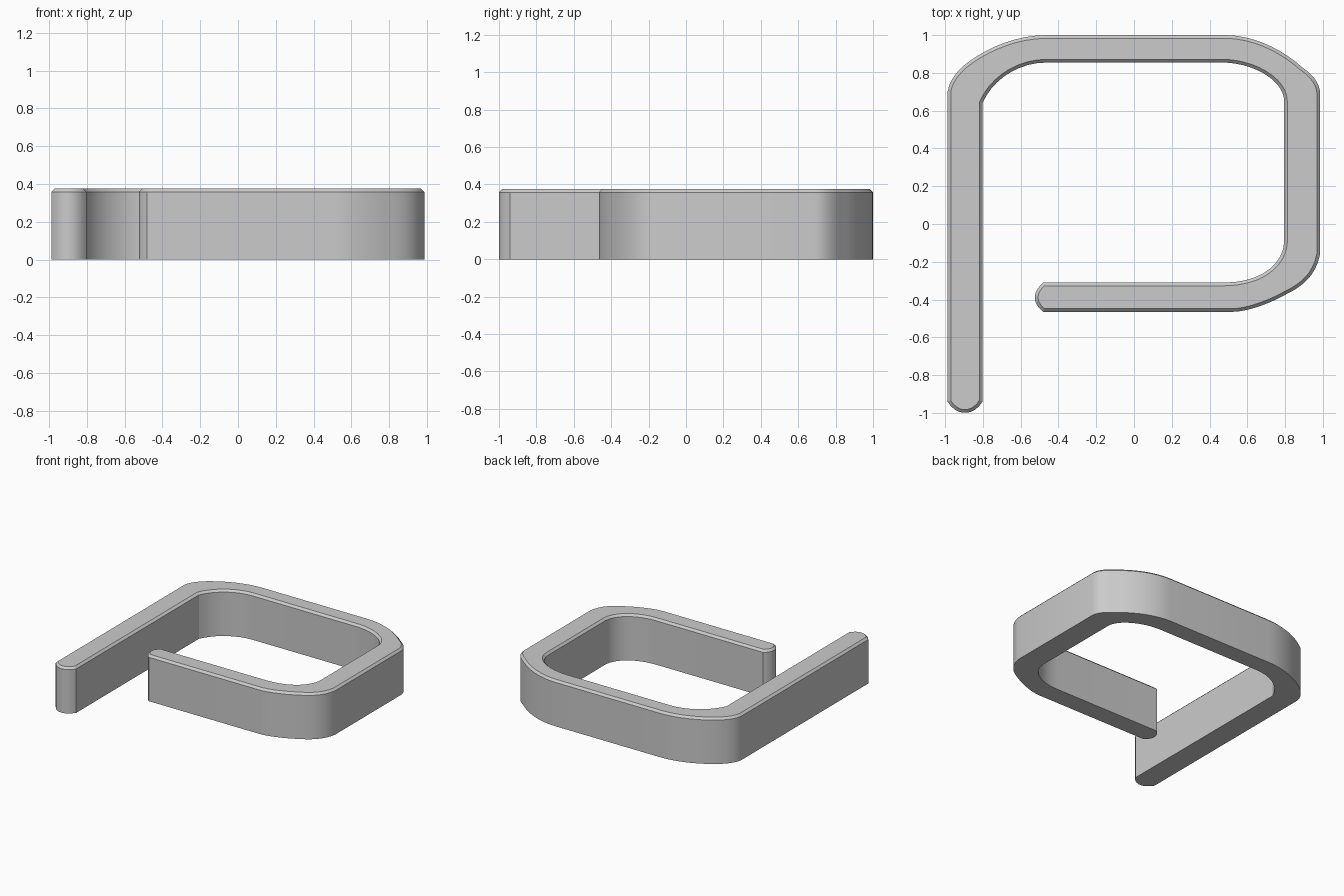
import bpy
import bmesh
import math
from mathutils import Vector
from mathutils.geometry import interpolate_bezier

cube = bpy.data.objects.get("Cube")
if cube:
    bpy.data.objects.remove(cube, do_unlink=True)

HEIGHT = 0.375
CHAMFER = 0.017

grey = bpy.data.materials.new("plain grey")
grey.use_nodes = True
colour = (0.6, 0.6, 0.6, 1)
grey.diffuse_color = colour
grey.node_tree.nodes["Principled BSDF"].inputs["Base Color"].default_value = colour

# Curved stretches of the outline, clockwise; straight walls join them
CURVES = [
    # outer back right-hand corner
    ((-.987, .70), (-.975, .77), (-.93, .81), (-.90, .84)),
    ((-.90, .84), (-.80, .92), (-.64, 1), (-.46, 1)),
    # outer back left-hand corner
    ((.48, 1), (.64, 1), (.79, .92), (.89, .83)),
    ((.89, .83), (.95, .79), (.985, .74), (.985, .69)),
    # outer front corner
    ((.985, -.16), (.96, -.29), (.87, -.34), (.80, -.375)),
    ((.80, -.375), (.72, -.42), (.60, -.465), (.52, -.465)),
    # rounded end of the short arm
    ((-.48, -.465), (-.54, -.42), (-.54, -.36), (-.48, -.31)),
    # inner corners
    ((.48, -.31), (.66, -.31), (.79, -.22), (.795, -.095)),
    ((.795, .645), (.795, .71), (.75, .755), (.705, .785)),
    ((.705, .785), (.64, .83), (.55, .855), (.46, .855)),
    ((-.46, .855), (-.62, .855), (-.75, .76), (-.802, .64)),
    # rounded end of the long leg
    ((-.802, -.94), (-.85, -1.02), (-.94, -1.02), (-.987, -.94)),
]


def sample(curves, steps=10):
    points = []
    for a, ha, hb, b in curves:
        for p in interpolate_bezier(Vector(a), Vector(ha), Vector(hb), Vector(b), steps):
            if not points or (p - points[-1]).length > 1e-4:
                points.append(p.to_2d())
    return points


def inset(points, amount):
    result = []
    for i, p in enumerate(points):
        before = (p - points[i - 1]).normalized()
        after = (points[(i + 1) % len(points)] - p).normalized()
        n1 = Vector((before.y, -before.x))
        n2 = Vector((after.y, -after.x))
        result.append(p + (n1 + n2) * amount / (1 + n1.dot(n2)))
    return result


# Stack of rings: floor, chamfer start, top
outline = sample(CURVES)
levels = [(outline, 0), (outline, HEIGHT - CHAMFER),
          (inset(outline, CHAMFER), HEIGHT)]
bm = bmesh.new()
rings = [[bm.verts.new((p.x, p.y, z)) for p in pts] for pts, z in levels]
count = len(outline)
for low, high in zip(rings, rings[1:]):
    for i in range(count):
        j = (i + 1) % count
        bm.faces.new((low[i], low[j], high[j], high[i]))
caps = [bm.faces.new(rings[0]), bm.faces.new(rings[-1])]
bmesh.ops.recalc_face_normals(bm, faces=bm.faces[:])
bmesh.ops.triangulate(bm, faces=caps)

mesh = bpy.data.meshes.new("curled_band")
bm.to_mesh(mesh)
bm.free()
mesh.materials.append(grey)
band = bpy.data.objects.new("curled_band", mesh)
bpy.context.collection.objects.link(band)

# Smooth walls, crisp chamfer
bpy.ops.object.select_all(action='DESELECT')
band.select_set(True)
bpy.context.view_layer.objects.active = band
bpy.ops.object.shade_smooth_by_angle(angle=math.radians(25))
